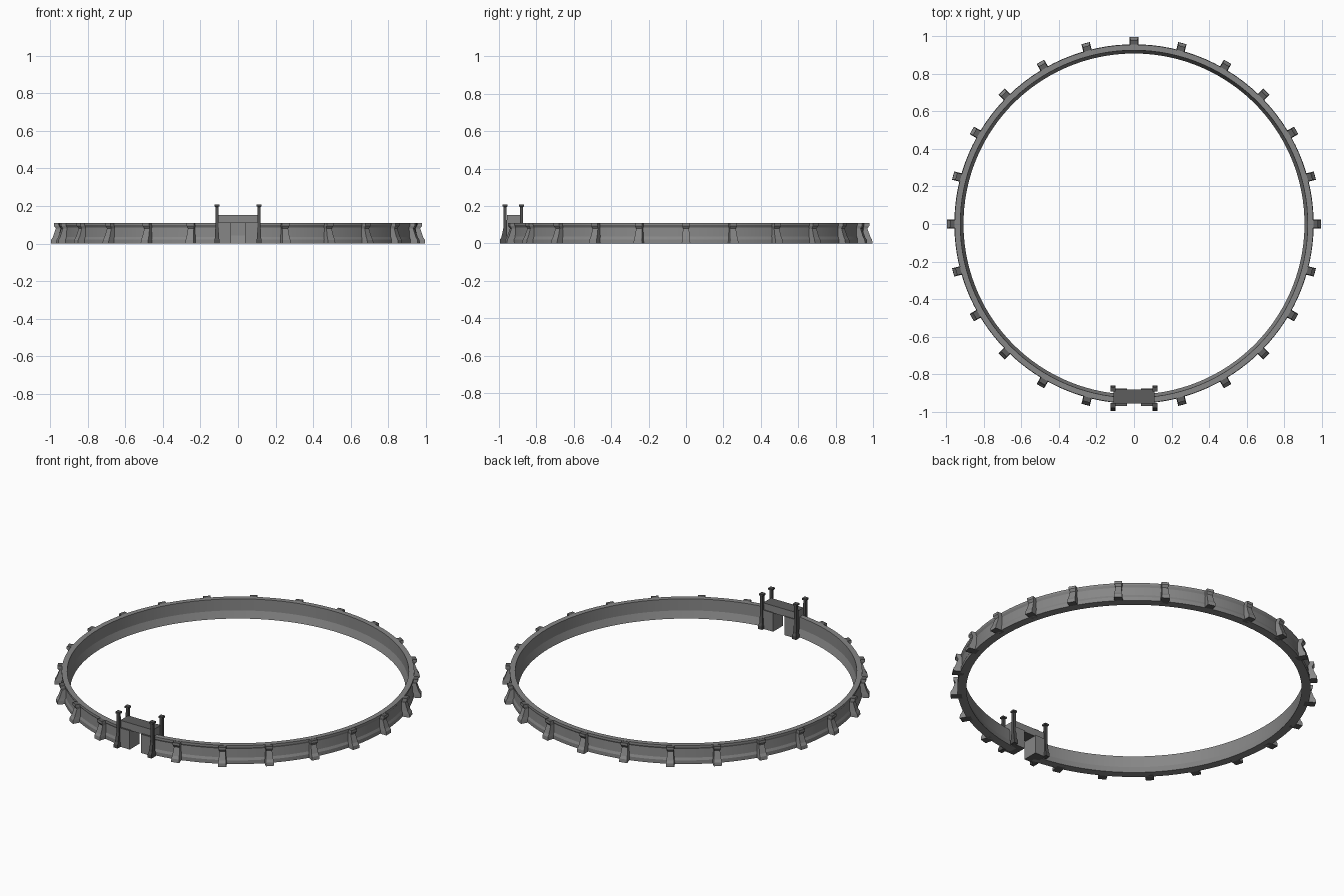
import bpy, bmesh
from math import sin, cos, pi, radians, asin
from mathutils import Matrix, Vector

if "Cube" in bpy.data.objects:
    bpy.data.objects.remove(bpy.data.objects["Cube"])


def grey(name, v):
    m = bpy.data.materials.new(name)
    m.diffuse_color = (v, v, v, 1)
    m.use_nodes = True
    m.node_tree.nodes["Principled BSDF"].inputs["Base Color"].default_value = m.diffuse_color
    return m


STONE = grey("stone", 0.24)
DARK = grey("dark_stone", 0.11)
IRON = grey("iron", 0.08)


def finish(name, bm, mats=(STONE, DARK)):
    # level faces take the second material when there is one
    bmesh.ops.recalc_face_normals(bm, faces=bm.faces[:])
    bm.normal_update()
    for f in bm.faces:
        f.material_index = int(len(mats) > 1 and abs(f.normal.z) > 0.6)
    me = bpy.data.meshes.new(name)
    bm.to_mesh(me)
    bm.free()
    for m in mats:
        me.materials.append(m)
    ob = bpy.data.objects.new(name, me)
    bpy.context.collection.objects.link(ob)
    return ob


def bridge(bm, loops):
    # skin a list of closed vertex loops and cap both ends
    for a, b in zip(loops, loops[1:]):
        for i in range(len(a)):
            j = (i + 1) % len(a)
            bm.faces.new((a[i], a[j], b[j], b[i]))
    bm.faces.new(loops[0])
    bm.faces.new(loops[-1])


def box(name, x0, x1, y0, y1, z0, z1):
    bm = bmesh.new()
    bmesh.ops.create_cube(bm, size=1)
    for v in bm.verts:
        v.co = Vector(((x0 + x1) / 2 + v.co.x * (x1 - x0),
                       (y0 + y1) / 2 + v.co.y * (y1 - y0),
                       (z0 + z1) / 2 + v.co.z * (z1 - z0)))
    return finish(name, bm)


def stack(name, levels, matrix=Matrix(), mats=(STONE, DARK)):
    # rectangular sections: (z, near, far, half_width), near/far along local x
    bm = bmesh.new()
    loops = [[bm.verts.new(matrix @ Vector(p)) for p in
              ((a, -w, z), (b, -w, z), (b, w, z), (a, w, z))]
             for z, a, b, w in levels]
    bridge(bm, loops)
    return finish(name, bm, mats)


# Ring wall: moulded profile swept around, open at the gate
profile = [(0.908, 0), (0.957, 0), (0.957, 0.022), (0.951, 0.036),
           (0.948, 0.086), (0.955, 0.098), (0.955, 0.110),
           (0.925, 0.110), (0.923, 0.042)]
gap = asin(0.075 / 0.93)
N = 120
bm = bmesh.new()
loops = []
for i in range(N + 1):
    t = -pi / 2 + gap + (2 * pi - 2 * gap) * i / N
    loops.append([bm.verts.new((r * cos(t), r * sin(t), z)) for r, z in profile])
bridge(bm, loops)
wall = finish("ring_wall", bm, (STONE,))
bpy.context.view_layer.objects.active = wall
wall.select_set(True)
bpy.ops.object.shade_smooth_by_angle(angle=radians(10))

# Buttresses every 15 degrees, skipping the gate
buttress = [(0, 0.935, 0.997, 0.023), (0.02, 0.935, 0.995, 0.022),
            (0.034, 0.935, 0.986, 0.020), (0.080, 0.935, 0.970, 0.016),
            (0.094, 0.935, 0.980, 0.020), (0.109, 0.935, 0.980, 0.020)]
for i in range(24):
    if i != 18:
        stack("buttress_%02d" % i, buttress, Matrix.Rotation(radians(15 * i), 4, 'Z'))

# Gate: two piers and a raised bridge block
for s in (-1, 1):
    xs = sorted((s * 0.038, s * 0.108))
    box("gate_pier", xs[0], xs[1], -0.968, -0.876, 0, 0.112)
box("gate_bridge", -0.108, 0.108, -0.957, -0.882, 0.108, 0.152)

# Corner posts: flared foot, slim shaft, small cap
for s in (-1, 1):
    for y, d in ((-0.967, -1), (-0.880, 1)):
        f = 0.028 if d < 0 else 0.020
        m = Matrix.Translation((s * 0.112, y, 0)) @ Matrix.Rotation(d * pi / 2, 4, 'Z')
        stack("gate_post", [
            (0, -0.012, f, 0.013), (0.02, -0.012, f, 0.013),
            (0.034, -0.010, f * 0.7, 0.010), (0.085, -0.009, 0.009, 0.009),
            (0.195, -0.008, 0.008, 0.008), (0.198, -0.013, 0.013, 0.013),
            (0.208, -0.013, 0.013, 0.013)], m, (IRON,))
